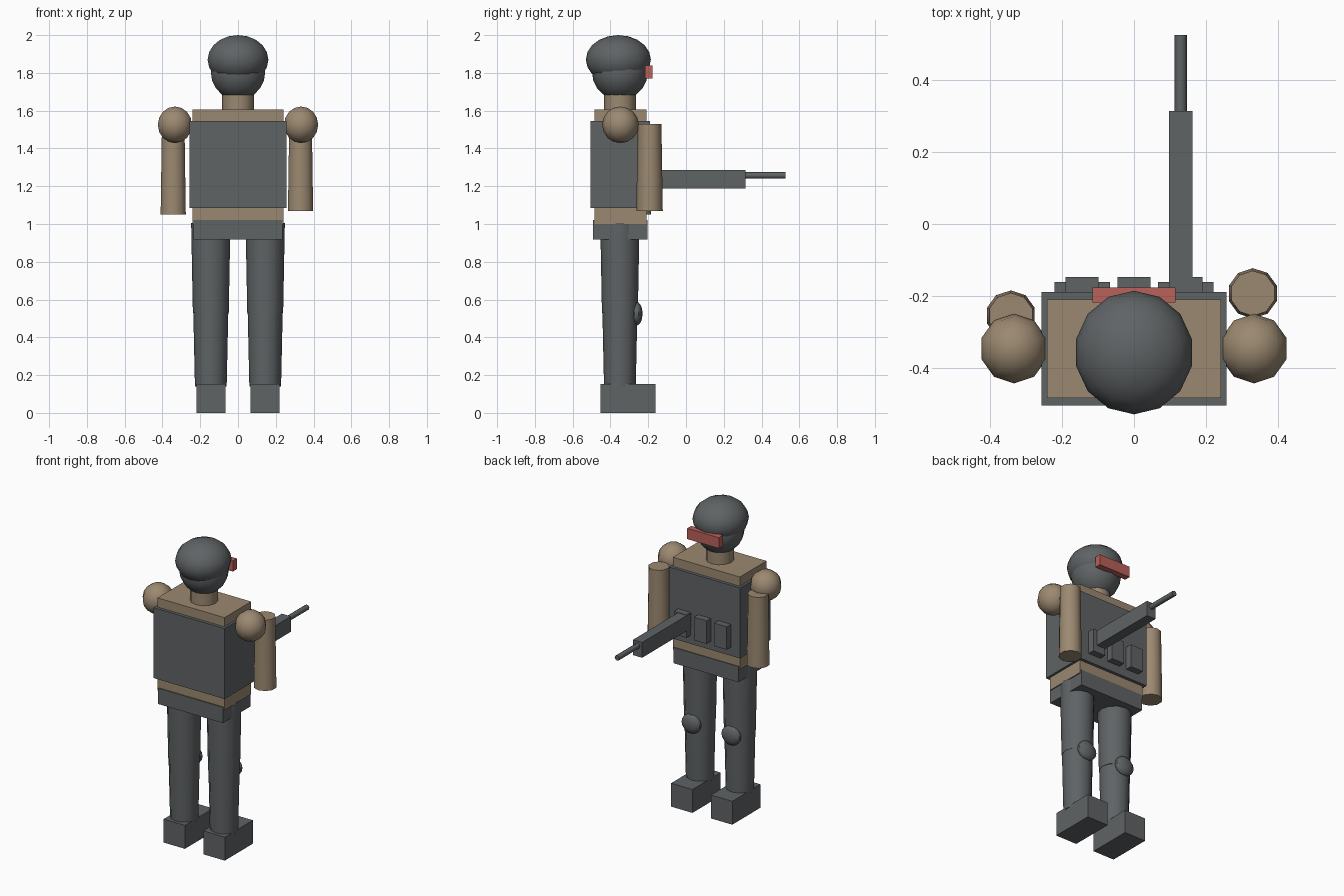
import bpy
from math import radians

if "Cube" in bpy.data.objects:
    bpy.data.objects.remove(bpy.data.objects["Cube"], do_unlink=True)


def material(name, r, g, b):
    m = bpy.data.materials.new(name)
    m.use_nodes = True
    m.diffuse_color = (r, g, b, 1)
    m.node_tree.nodes["Principled BSDF"].inputs["Base Color"].default_value = (r, g, b, 1)
    return m


GREY = material("slate grey", 0.115, 0.125, 0.13)
TAN = material("khaki tan", 0.33, 0.25, 0.165)
RED = material("lens red", 0.48, 0.12, 0.10)
BODY_Y = -0.35  # depth of the body's axis


def finish(name, mat, smooth=False):
    ob = bpy.context.object
    ob.name = name
    ob.data.materials.append(mat)
    bpy.ops.object.transform_apply(location=False, rotation=True, scale=True)
    if smooth:
        bpy.ops.object.shade_smooth_by_angle(angle=radians(50))
    return ob


def box(name, mat, x, y, z):
    """Box from (low, high) pairs on each axis."""
    spans = (x, y, z)
    bpy.ops.mesh.primitive_cube_add(size=1, location=[(a + b) / 2 for a, b in spans])
    bpy.context.object.scale = [b - a for a, b in spans]
    return finish(name, mat)


def ball(name, mat, centre, radii, segments, rings):
    bpy.ops.mesh.primitive_uv_sphere_add(segments=segments, ring_count=rings, radius=1, location=centre)
    bpy.context.object.scale = radii
    return finish(name, mat, True)


def tube(name, mat, x, y, low, high, r_low, r_high, sides):
    """Upright tapered cylinder."""
    bpy.ops.mesh.primitive_cone_add(vertices=sides, radius1=r_low, radius2=r_high,
                                    depth=high - low, location=(x, y, (low + high) / 2))
    return finish(name, mat, True)


# Head, helmet and goggles
tube("neck", TAN, 0, BODY_Y, 1.58, 1.72, 0.084, 0.084, 12)
ball("head", GREY, (0, -0.35, 1.805), (0.148, 0.148, 0.148), 14, 10)
ball("helmet", GREY, (0, -0.358, 1.87), (0.165, 0.172, 0.13), 14, 10)
box("goggles", RED, (-0.115, 0.115), (-0.218, -0.177), (1.77, 1.84))

# Torso, vest and belt
box("torso", TAN, (-0.242, 0.242), (-0.485, -0.21), (1.0, 1.605))
box("vest", GREY, (-0.257, 0.257), (-0.505, -0.19), (1.085, 1.545))
box("belt", GREY, (-0.235, 0.235), (-0.492, -0.205), (0.917, 1.02))

# Vest pouches
for i, x in enumerate((-0.145, 0, 0.145)):
    box(f"pouch_{i + 1}", GREY, (x - 0.046, x + 0.046), (-0.2, -0.147), (1.14, 1.29))

# Legs, knee pads, boots and shoulders
for side, s in (("left", 1), ("right", -1)):
    x = s * 0.144
    tube(f"{side}_thigh", GREY, x, BODY_Y, 0.53, 1.005, 0.095, 0.104, 12)
    tube(f"{side}_shin", GREY, x, BODY_Y, 0.14, 0.55, 0.084, 0.093, 12)
    ball(f"{side}_knee_pad", GREY, (x, -0.262, 0.525), (0.068, 0.032, 0.063), 10, 8)
    box(f"{side}_boot", GREY, (x - 0.077, x + 0.077), (-0.452, -0.162), (0, 0.153))
    ball(f"{side}_shoulder", TAN, (s * 0.334, -0.347, 1.525), (0.095, 0.097, 0.097), 10, 8)

# Arms, the left one reaching further forward
tube("left_arm", TAN, 0.331, -0.193, 1.07, 1.53, 0.07, 0.063, 10)
tube("right_arm", TAN, -0.343, -0.255, 1.05, 1.51, 0.07, 0.063, 10)

# Rifle
box("rifle_body", GREY, (0.097, 0.163), (-0.23, 0.314), (1.187, 1.287))
bpy.ops.mesh.primitive_cylinder_add(vertices=8, radius=0.017, depth=0.236,
                                    location=(0.13, 0.408, 1.257), rotation=(radians(90), 0, 0))
finish("rifle_barrel", GREY, True)
